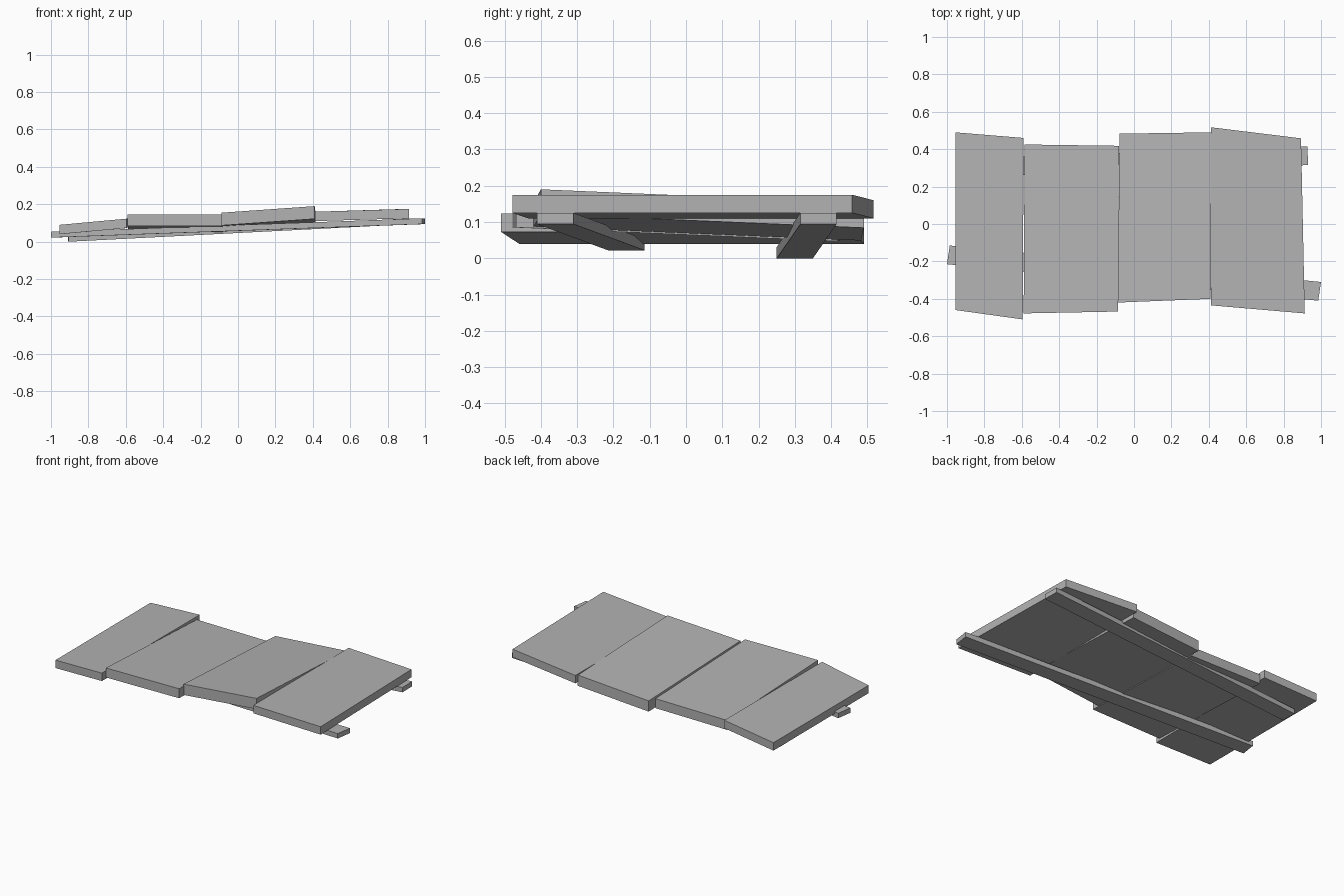
import bpy, bmesh
from mathutils import Vector

cube = bpy.data.objects.get("Cube")
if cube:
    bpy.data.objects.remove(cube, do_unlink=True)

grey = bpy.data.materials.new("plain_grey")
grey.use_nodes = True
colour = (0.45, 0.45, 0.45, 1)
grey.diffuse_color = colour
grey.node_tree.nodes["Principled BSDF"].inputs["Base Color"].default_value = colour


def slab(name, corners, thickness):
    """Board from four top corners (counter-clockwise), extruded downwards."""
    bm = bmesh.new()
    top = bm.faces.new([bm.verts.new(c) for c in corners])
    result = bmesh.ops.extrude_face_region(bm, geom=[top], use_keep_orig=True)
    lower = [v for v in result["geom"] if isinstance(v, bmesh.types.BMVert)]
    bmesh.ops.translate(bm, verts=lower, vec=Vector((0, 0, -thickness)))
    bmesh.ops.recalc_face_normals(bm, faces=bm.faces)
    mesh = bpy.data.meshes.new(name)
    bm.to_mesh(mesh)
    bm.free()
    mesh.materials.append(grey)
    obj = bpy.data.objects.new(name, mesh)
    bpy.context.collection.objects.link(obj)
    return obj


# Crooked planks: front-right, front-left, back-left, back-right top corners
slab("end_plank_right", [(-0.955, -0.46, 0.09), (-0.595, -0.51, 0.123),
                         (-0.59, 0.46, 0.123), (-0.955, 0.49, 0.09)], 0.05)
slab("middle_plank_right", [(-0.59, -0.478, 0.145), (-0.085, -0.468, 0.145),
                            (-0.08, 0.418, 0.107), (-0.585, 0.425, 0.107)], 0.06)
slab("middle_plank_left", [(-0.087, -0.42, 0.155), (0.41, -0.40, 0.19),
                           (0.415, 0.49, 0.152), (-0.077, 0.483, 0.117)], 0.068)
slab("end_plank_left", [(0.412, -0.435, 0.16), (0.913, -0.478, 0.175),
                        (0.893, 0.458, 0.175), (0.412, 0.517, 0.16)], 0.05)

# Sloping support rails underneath
slab("front_rail", [(-1.0, -0.215, 0.053), (0.985, -0.41, 0.125),
                    (1.0, -0.31, 0.125), (-0.985, -0.115, 0.053)], 0.031)
slab("back_rail", [(-0.905, 0.25, 0.031), (0.93, 0.315, 0.125),
                   (0.928, 0.415, 0.125), (-0.908, 0.35, 0.031)], 0.031)
